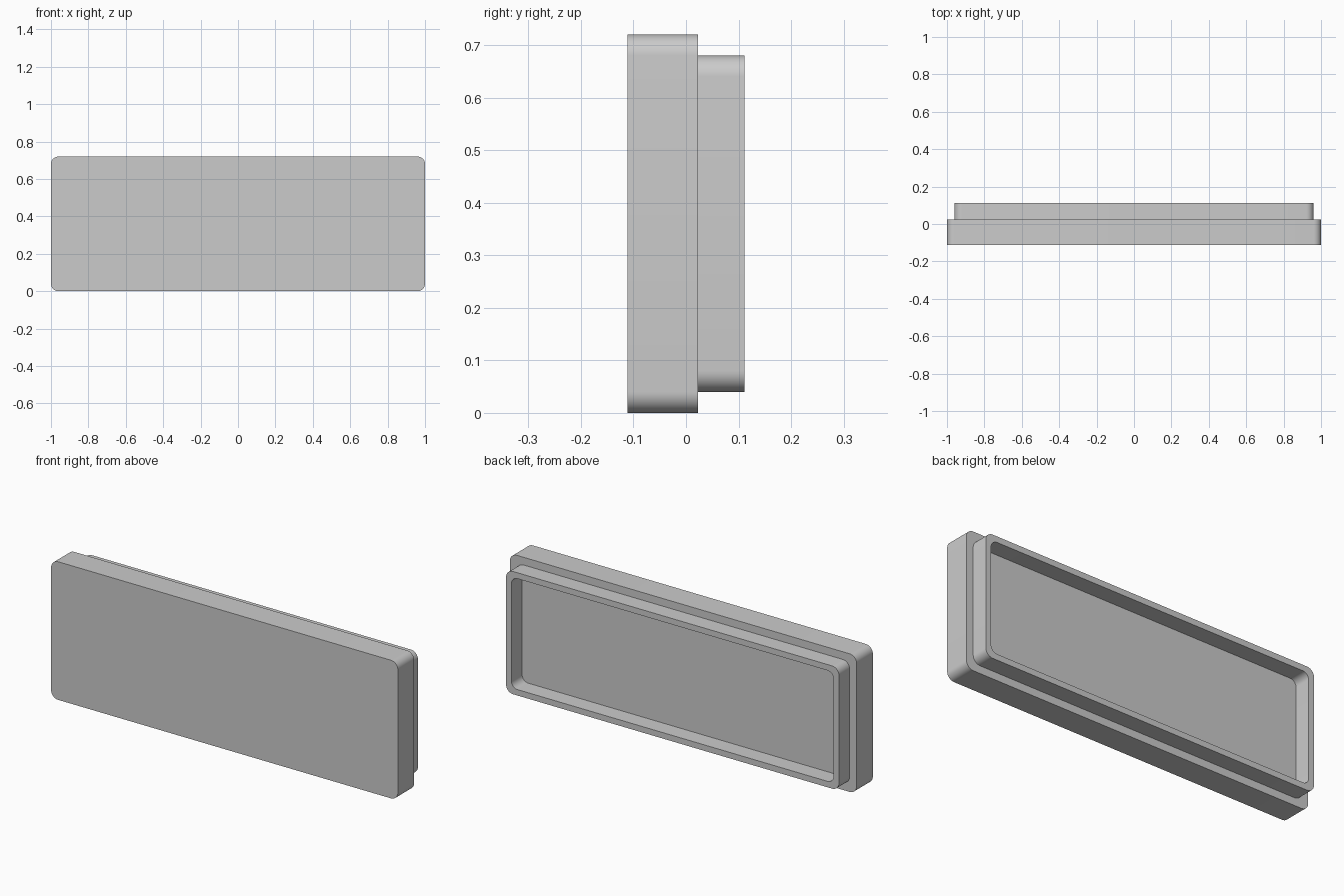
import bpy, bmesh, math

if "Cube" in bpy.data.objects:
    bpy.data.objects.remove(bpy.data.objects["Cube"], do_unlink=True)

WIDTH, HEIGHT = 2.0, 0.72
FRONT, STEP, BACK = -0.111, 0.023, 0.111
LIP_INSET, LIP_WALL = 0.04, 0.031
CORNER_STEPS = 10

# Single plain grey plastic
grey = bpy.data.materials.new("light grey")
grey.use_nodes = True
colour = (0.6, 0.6, 0.6, 1)
grey.diffuse_color = colour
grey.node_tree.nodes["Principled BSDF"].inputs["Base Color"].default_value = colour


def rounded_loop(bm, inset, y, radius):
    """Rounded rectangle in the xz plane, shrunk by inset on every side."""
    half_w, half_h = WIDTH / 2 - inset - radius, HEIGHT / 2 - inset - radius
    verts = []
    for corner, (sx, sz) in enumerate([(1, 1), (-1, 1), (-1, -1), (1, -1)]):
        for i in range(CORNER_STEPS + 1):
            a = (corner + i / CORNER_STEPS) * math.pi / 2
            verts.append(bm.verts.new((sx * half_w + radius * math.cos(a), y,
                                       HEIGHT / 2 + sz * half_h + radius * math.sin(a))))
    return verts


# Cover panel, stepped lip and recessed back as one watertight shell
bm = bmesh.new()
inner = LIP_INSET + LIP_WALL
sections = [
    (0, FRONT, 0.04),          # front face edge
    (0, STEP, 0.04),           # panel back edge
    (LIP_INSET, STEP, 0.04),   # lip base
    (LIP_INSET, BACK, 0.04),   # lip outer rim
    (inner, BACK, 0.035),      # lip inner rim
    (inner, STEP, 0.035),      # recess floor edge
]
loops = [rounded_loop(bm, *s) for s in sections]
for a, b in zip(loops, loops[1:]):
    for i in range(len(a)):
        j = (i + 1) % len(a)
        bm.faces.new((a[i], a[j], b[j], b[i]))
bm.faces.new(loops[0])
bm.faces.new(loops[-1])
bmesh.ops.recalc_face_normals(bm, faces=bm.faces)

mesh = bpy.data.meshes.new("lipped_cover")
bm.to_mesh(mesh)
bm.free()
mesh.materials.append(grey)
cover = bpy.data.objects.new("lipped_cover", mesh)
bpy.context.collection.objects.link(cover)

# Smooth corners, crisp rims
bpy.ops.object.select_all(action="DESELECT")
cover.select_set(True)
bpy.context.view_layer.objects.active = cover
bpy.ops.object.shade_smooth_by_angle(angle=math.radians(30))
